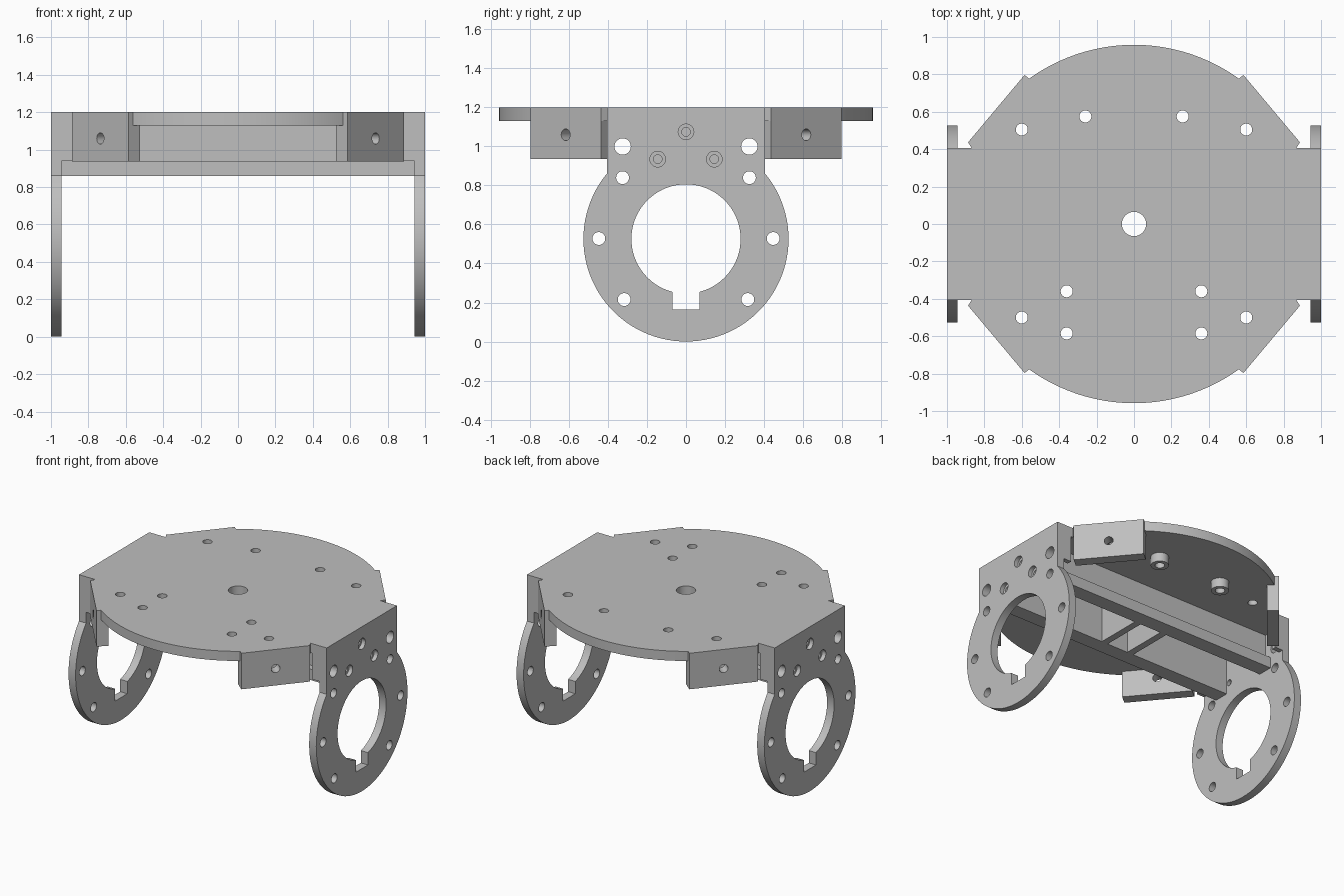
import bpy, bmesh
from math import sin, cos, pi, radians, acos
from mathutils import Matrix, Vector

cube = bpy.data.objects.get("Cube")
if cube:
    bpy.data.objects.remove(cube)

grey = bpy.data.materials.new("plain_grey")
grey.use_nodes = True
GREY = (0.52, 0.52, 0.52, 1)
grey.diffuse_color = GREY
grey.node_tree.nodes["Principled BSDF"].inputs["Base Color"].default_value = GREY

# Local profile axes mapped to (y, z), extruded along x
ALONG_X = Matrix(((0, 0, 1), (1, 0, 0), (0, 1, 0))).to_4x4()
TOP, THICK = 1.2, 0.07
BEAM_LOW, BEAM_STEP = 0.86, 0.94
INNER, SIDE_Y = 0.943, 0.405


def arc(cx, cy, r, start, end, n):
    return [(cx + r * cos(start + (end - start) * i / n),
             cy + r * sin(start + (end - start) * i / n)) for i in range(n + 1)]


def circle(cx, cy, r, n=32):
    return arc(cx, cy, r, 0, 2 * pi, n)[:-1]


def rect(x0, x1, y0, y1):
    return [(x0, y0), (x1, y0), (x1, y1), (x0, y1)]


def at(x, y, z):
    return Matrix.Translation((x, y, z))


def sheet(name, outline, holes, thickness, matrix):
    """Flat outline with holes, extruded to a thickness centred on its plane."""
    curve = bpy.data.curves.new(name, "CURVE")
    curve.dimensions = "2D"
    curve.fill_mode = "BOTH"
    curve.extrude = thickness / 2
    for loop in [outline] + holes:
        spline = curve.splines.new("POLY")
        spline.points.add(len(loop) - 1)
        for point, (x, y) in zip(spline.points, loop):
            point.co = (x, y, 0, 1)
        spline.use_cyclic_u = True
    temp = bpy.data.objects.new(name + "_profile", curve)
    bpy.context.collection.objects.link(temp)
    bpy.context.view_layer.update()
    mesh = bpy.data.meshes.new_from_object(
        temp.evaluated_get(bpy.context.evaluated_depsgraph_get()))
    bpy.data.objects.remove(temp)
    bm = bmesh.new()
    bm.from_mesh(mesh)
    bmesh.ops.remove_doubles(bm, verts=bm.verts, dist=1e-5)
    bmesh.ops.transform(bm, matrix=matrix, verts=bm.verts)
    bmesh.ops.recalc_face_normals(bm, faces=bm.faces)
    bm.to_mesh(mesh)
    bm.free()
    mesh.materials.clear()
    mesh.materials.append(grey)
    mesh.name = name
    obj = bpy.data.objects.new(name, mesh)
    bpy.context.collection.objects.link(obj)
    return obj


def cut(obj, cutter):
    mod = obj.modifiers.new("cut", "BOOLEAN")
    mod.operation = "DIFFERENCE"
    mod.solver = "EXACT"
    mod.object = cutter
    bpy.context.view_layer.update()
    obj.data = bpy.data.meshes.new_from_object(
        obj.evaluated_get(bpy.context.evaluated_depsgraph_get()))
    obj.modifiers.clear()
    bpy.data.objects.remove(cutter)


parts = []

# Top plate: a disc widened to the sides, with straight corners for the tabs
corner = [(1, SIDE_Y), (0.868, SIDE_Y), (0.887, 0.437), (0.585, 0.797), (0.567, 0.775)]
half = corner + arc(0, 0, 0.958, radians(54), radians(126), 40)
half += [(-x, y) for x, y in reversed(corner)]
outline = half + [(-x, -y) for x, y in half]
holes = [circle(0, 0, 0.065)]
for side in (1, -1):
    for x, y in ((0.6, 0.505), (0.26, 0.575), (0.6, -0.5), (0.36, -0.36), (0.36, -0.585)):
        holes.append(circle(side * x, y, 0.032))
parts.append(sheet("top_plate", outline, holes, THICK, at(0, 0, TOP - THICK / 2)))

# Spacers under the rear pair of holes
for side, label in ((1, "left"), (-1, "right")):
    parts.append(sheet(label + "_spacer", circle(side * 0.26, 0.575, 0.06),
                       [circle(side * 0.26, 0.575, 0.032)], 0.07, at(0, 0, 1.1)))

# Side plates: upright square top merging into a ring with a keyway
RING_Z, RING_R, BORE = 0.526, 0.526, 0.28
join = acos(SIDE_Y / RING_R)
ring = [(SIDE_Y, TOP), (-SIDE_Y, TOP)]
ring += arc(0, RING_Z, RING_R, pi - join, 2 * pi + join, 72)
key = acos(0.07 / BORE)
bore = arc(0, RING_Z, BORE, -key, pi + key, 64) + [(-0.07, 0.165), (0.07, 0.165)]
holes = [bore]
for side in (1, -1):
    for y, z, r in ((0.325, 1.0, 0.042), (0.325, 0.84, 0.033),
                    (0.447, 0.528, 0.033), (0.317, 0.215, 0.033)):
        holes.append(circle(side * y, z, r))
screws = ((0, 1.075), (-0.145, 0.935), (0.145, 0.935))
holes += [circle(y, z, 0.022) for y, z in screws]
for side, label in ((1, "left"), (-1, "right")):
    mid = side * (1 + INNER) / 2
    plate = sheet(label + "_side_plate", ring, holes, 1 - INNER, at(mid, 0, 0) @ ALONG_X)
    for y, z in screws:
        cut(plate, sheet("counterbore", circle(y, z, 0.04), [], 0.06,
                         at(side, 0, 0) @ ALONG_X))
    parts.append(plate)

# Cross beams with an outward foot, and ribs between them
beam = [(0.17, BEAM_LOW), (0.28, BEAM_LOW), (0.28, BEAM_STEP),
        (0.23, BEAM_STEP), (0.23, TOP - THICK), (0.17, TOP - THICK)]
for side, label in ((1, "back"), (-1, "front")):
    parts.append(sheet(label + "_beam", [(side * y, z) for y, z in beam], [],
                       2 * INNER, ALONG_X))
for side, label in ((1, "left"), (-1, "right")):
    parts.append(sheet(label + "_rib", rect(-0.17, 0.17, BEAM_LOW, TOP - THICK), [],
                       0.05, at(side * 0.11, 0, 0) @ ALONG_X))

# Slanted corner tabs and the short gussets tying them to the side plates
TAB = 0.08
for sx, xname in ((1, "left"), (-1, "right")):
    for sy, yname in ((1, "back"), (-1, "front")):
        a = Vector((sx * 0.887, sy * 0.437, 0))
        b = Vector((sx * 0.585, sy * 0.797, 0))
        along = (b - a).normalized()
        normal = along.cross(Vector((0, 0, 1)))
        inward = -normal if normal.dot(a) > 0 else normal
        frame = Matrix((along, (0, 0, 1), normal)).transposed().to_4x4()
        frame.translation = (a + b) / 2 + inward * TAB / 2
        width = (b - a).length / 2
        parts.append(sheet(f"{yname}_{xname}_tab", rect(-width, width, 0.937, TOP),
                           [circle(0, 1.06, 0.03)], TAB, frame))
        gusset = sorted((sx * 0.882, sx * 0.96)) + sorted((sy * 0.37, sy * SIDE_Y))
        parts.append(sheet(f"{yname}_{xname}_gusset", rect(*gusset), [],
                           TOP - BEAM_STEP, at(0, 0, (TOP + BEAM_STEP) / 2)))

# Smooth round walls, keep edges sharp
bpy.ops.object.select_all(action="DESELECT")
for obj in parts:
    obj.select_set(True)
bpy.context.view_layer.objects.active = parts[0]
bpy.ops.object.shade_smooth_by_angle(angle=radians(30))
